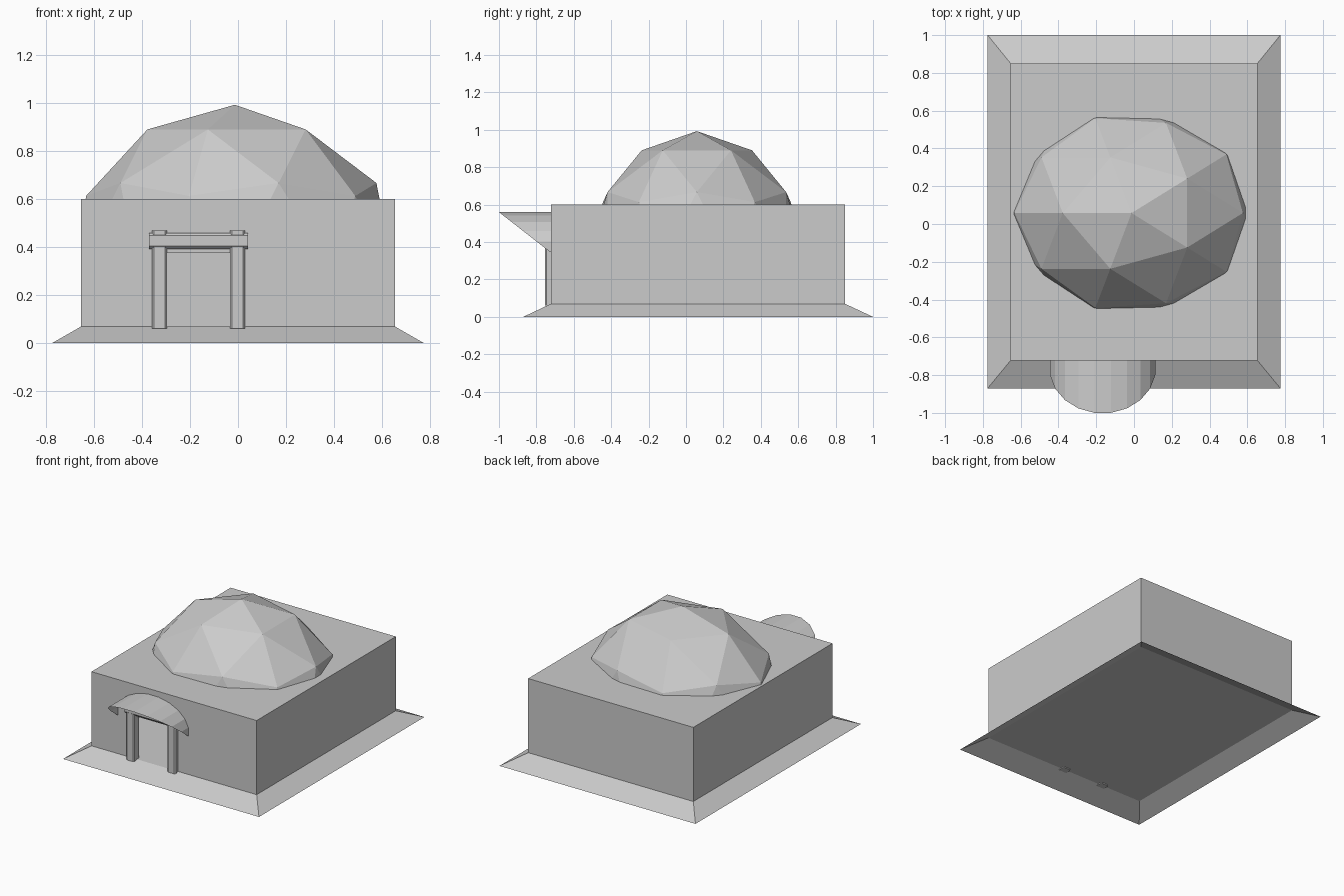
import bpy, bmesh, math
from mathutils import Matrix, Vector

if "Cube" in bpy.data.objects:
    bpy.data.objects.remove(bpy.data.objects["Cube"])

def finish(name, bm):
    me = bpy.data.meshes.new(name)
    bm.to_mesh(me)
    bm.free()
    ob = bpy.data.objects.new(name, me)
    bpy.context.collection.objects.link(ob)
    return ob

def sheet(name, quads):
    bm = bmesh.new()
    for q in quads:
        bm.faces.new([bm.verts.new(p) for p in q])
    bmesh.ops.remove_doubles(bm, verts=bm.verts, dist=1e-4)
    return finish(name, bm)

def chamfer_box(name, lo, hi, cut, axis):
    # box whose edges along one axis are chamfered
    lo, hi = Vector(lo), Vector(hi)
    bm = bmesh.new()
    bmesh.ops.create_cube(bm, size=1, matrix=Matrix.Translation((lo + hi) / 2)
                          @ Matrix.Diagonal((*(hi - lo), 1)))
    edges = [e for e in bm.edges
             if abs((e.verts[0].co - e.verts[1].co)[axis]) > 1e-4]
    bmesh.ops.bevel(bm, geom=edges, offset=cut, segments=1, affect='EDGES')
    return finish(name, bm)

def ring(x, y0, y1, z):
    return [(-x, y0, z), (x, y0, z), (x, y1, z), (-x, y1, z)]

X, Y0, Y1, ZF, ZR = 0.653, -0.722, 0.85, 0.07, 0.6
foot = ring(0.775, -0.87, 1.0, 0)
floor = ring(X, Y0, Y1, ZF)
roof = ring(X, Y0, Y1, ZR)

# sloping skirt, open underneath
sheet("skirt", [(foot[i], foot[(i + 1) % 4], floor[(i + 1) % 4], floor[i]) for i in range(4)])

# hollow body: floor, roof, three plain walls and a front wall around the doorway
DX0, DX1, DZ = -0.327, -0.002, 0.375
walls = [(floor[i], floor[(i + 1) % 4], roof[(i + 1) % 4], roof[i]) for i in (1, 2, 3)]
def panel(x0, x1, z0, z1):
    return [(x0, Y0, z0), (x1, Y0, z0), (x1, Y0, z1), (x0, Y0, z1)]
front = [panel(-X, DX0, ZF, DZ), panel(DX1, X, ZF, DZ), panel(-X, DX0, DZ, ZR),
         panel(DX0, DX1, DZ, ZR), panel(DX1, X, DZ, ZR)]
sheet("body", walls + front + [floor[::-1], roof])

# faceted dome, cut off at the roof
bm = bmesh.new()
bmesh.ops.create_icosphere(bm, subdivisions=2, radius=1,
    matrix=Matrix.Translation((-0.013, 0.058, 0.306))
    @ Matrix.Diagonal((0.693, 0.59, 0.687, 1)) @ Matrix.Rotation(math.pi, 4, 'Z'))
bmesh.ops.bisect_plane(bm, geom=bm.verts[:] + bm.edges[:] + bm.faces[:],
                       plane_co=(0, 0, ZR), plane_no=(0, 0, 1), clear_inner=True)
finish("dome", bm)

# door posts and lintel
for side, cx in (("left", -0.327), ("right", -0.002)):
    chamfer_box(side + "_post", (cx - 0.032, -0.754, 0.062), (cx + 0.032, -0.69, 0.469), 0.009, 2)
chamfer_box("lintel", (-0.37, -0.756, 0.392), (0.042, -0.688, 0.46), 0.012, 0)

# arched canopy, a thin shell with a diagonally cut front
arc = []
for k in range(12):
    a = math.radians(-9 + 18 * k)
    x, z = -0.166 + 0.282 * math.cos(a), 0.375 + 0.187 * math.sin(a)
    arc.append(((x, min(Y0, -1 + (0.56 - z) * 1.28), z), (x, Y0, z)))
sheet("canopy", [(a[0], a[1], b[1], b[0]) for a, b in zip(arc, arc[1:])])
